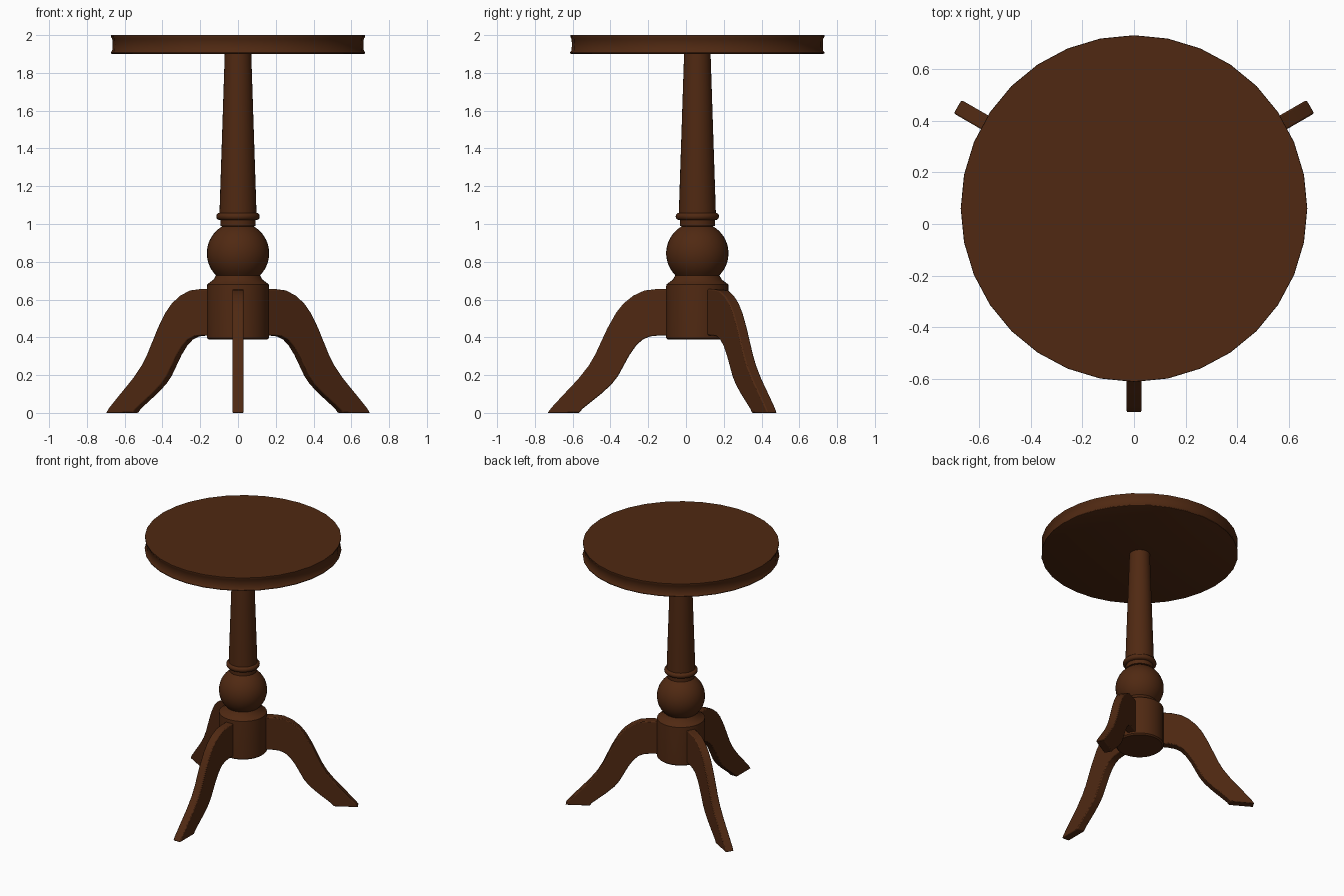
import bpy, bmesh, math

if "Cube" in bpy.data.objects:
    bpy.data.objects.remove(bpy.data.objects["Cube"])

CY = 0.06  # column axis sits slightly behind the origin
wood = bpy.data.materials.new("dark walnut")
wood.diffuse_color = (0.08, 0.022, 0.006, 1)
wood.use_nodes = True
wood.node_tree.nodes["Principled BSDF"].inputs["Base Color"].default_value = wood.diffuse_color


def finish(name, bm, angle):
    bmesh.ops.recalc_face_normals(bm, faces=bm.faces[:])
    me = bpy.data.meshes.new(name)
    bm.to_mesh(me)
    bm.free()
    me.materials.append(wood)
    ob = bpy.data.objects.new(name, me)
    bpy.context.collection.objects.link(ob)
    bpy.ops.object.select_all(action='DESELECT')
    ob.select_set(True)
    bpy.context.view_layer.objects.active = ob
    bpy.ops.object.shade_smooth_by_angle(angle=math.radians(angle))
    return ob


def lathe(name, profile, n=32, angle=35):
    bm = bmesh.new()
    rings = [[bm.verts.new((r * math.cos(2 * math.pi * i / n),
                            r * math.sin(2 * math.pi * i / n), z))
              for i in range(n)] for r, z in profile]
    for a, b in zip(rings, rings[1:]):
        for i in range(n):
            j = (i + 1) % n
            bm.faces.new((a[i], a[j], b[j], b[i]))
    bm.faces.new(rings[0])
    bm.faces.new(rings[-1])
    ob = finish(name, bm, angle)
    ob.location.y = CY
    return ob


# round top with a shallow hollow around its rim
lathe("tabletop", [(0.665, 1.90), (0.673, 1.903), (0.673, 1.909), (0.666, 1.918),
                   (0.664, 1.95), (0.666, 1.98), (0.672, 1.99), (0.672, 2.0)])

# turned column: hub, collar, ball, ring and tapered shaft
ball = [(0.165 * math.cos(math.radians(a)), 0.845 + 0.165 * math.sin(math.radians(a)))
        for a in range(-45, 61, 7)]
ring = [(0.098 + 0.017 * math.cos(math.radians(a)), 1.04 + 0.019 * math.sin(math.radians(a)))
        for a in range(-90, 91, 30)]
lathe("column", [(0.155, 0.388), (0.165, 0.397), (0.165, 0.665), (0.164, 0.68),
                 (0.15, 0.69), (0.13, 0.705)] + ball
      + [(0.093, 0.99), (0.093, 1.02)] + ring + [(0.098, 1.06), (0.07, 1.905)])

# curved leg side outline as (radius, height)
upper = [(0.13, 0.655), (0.22, 0.655), (0.28, 0.648), (0.34, 0.62), (0.39, 0.58),
         (0.43, 0.53), (0.475, 0.45), (0.51, 0.375), (0.54, 0.31), (0.575, 0.25),
         (0.63, 0.18), (0.71, 0.095), (0.77, 0.03), (0.793, 0.0)]
lower = [(0.625, 0.0), (0.61, 0.02), (0.51, 0.10), (0.455, 0.15), (0.42, 0.195),
         (0.39, 0.25), (0.36, 0.305), (0.325, 0.355), (0.29, 0.388), (0.25, 0.405),
         (0.20, 0.41), (0.13, 0.41)]
HALF = 0.03
for name, deg in (("front_leg", -90), ("back_right_leg", 30), ("back_left_leg", 150)):
    bm = bmesh.new()
    face = bm.faces.new([bm.verts.new((r, -HALF, z)) for r, z in upper + lower])
    ext = bmesh.ops.extrude_face_region(bm, geom=[face])
    moved = [v for v in ext["geom"] if isinstance(v, bmesh.types.BMVert)]
    bmesh.ops.translate(bm, verts=moved, vec=(0, 2 * HALF, 0))
    leg = finish(name, bm, 35)
    leg.location.y = CY
    leg.rotation_euler.z = math.radians(deg)
    bev = leg.modifiers.new("softened edges", 'BEVEL')
    bev.width = 0.006
    bev.segments = 2
    bev.limit_method = 'ANGLE'
    bev.angle_limit = math.radians(40)
